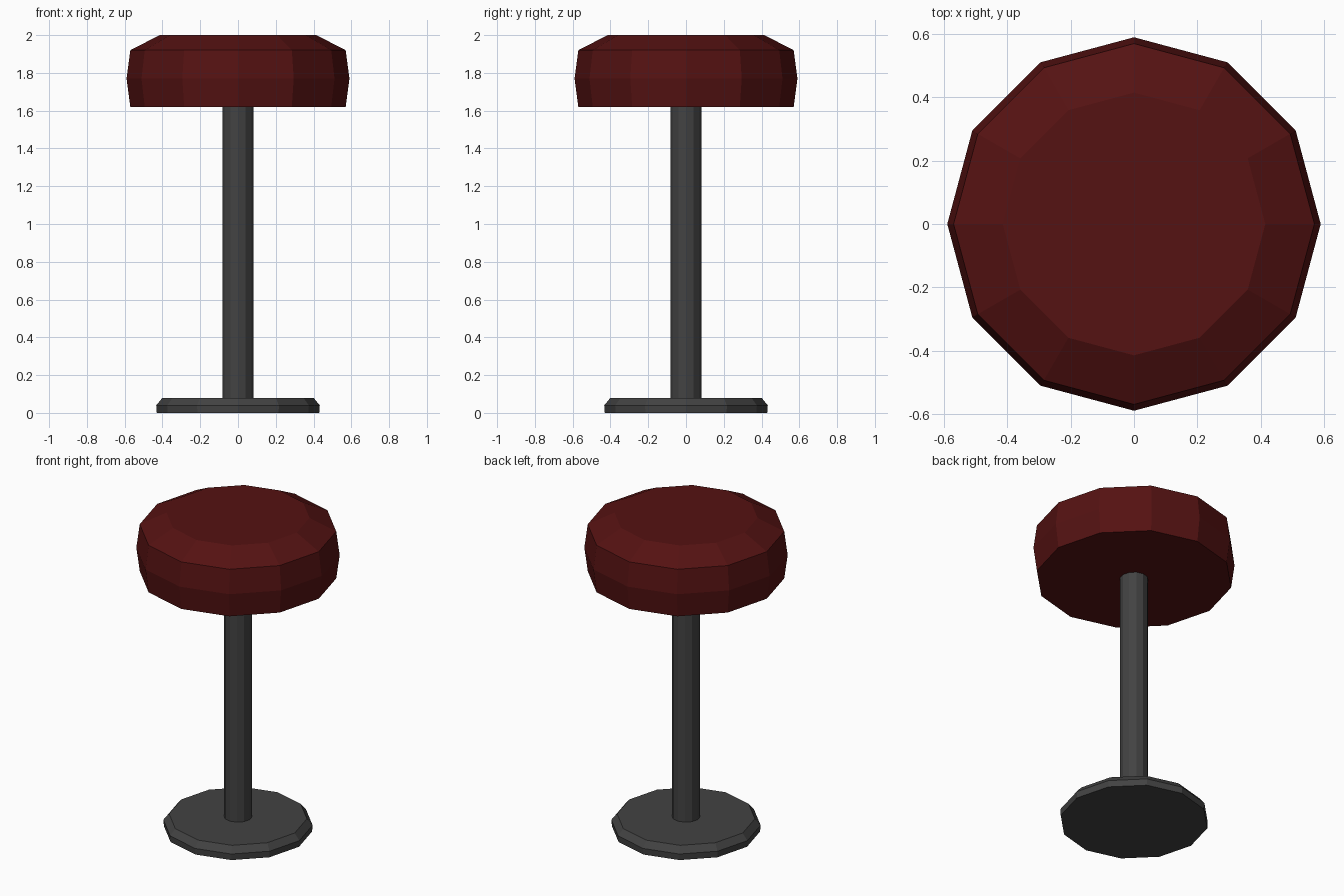
import bpy, bmesh
from math import cos, sin, tau

if "Cube" in bpy.data.objects:
    bpy.data.objects.remove(bpy.data.objects["Cube"])


def lathe(name, profile, sides, color=None):
    """Closed flat-faced solid of revolution from (radius, z) points."""
    bm = bmesh.new()
    rings = [[bm.verts.new((r * cos(tau * i / sides), r * sin(tau * i / sides), z))
              for i in range(sides)] for r, z in profile]
    for low, high in zip(rings, rings[1:]):
        for i in range(sides):
            j = (i + 1) % sides
            bm.faces.new((low[i], low[j], high[j], high[i]))
    bm.faces.new(rings[0][::-1])
    bm.faces.new(rings[-1])
    mesh = bpy.data.meshes.new(name)
    bm.to_mesh(mesh)
    bm.free()
    obj = bpy.data.objects.new(name, mesh)
    bpy.context.collection.objects.link(obj)
    if color:
        mat = bpy.data.materials.new(name + "_material")
        mat.diffuse_color = color
        mat.use_nodes = True
        mat.node_tree.nodes["Principled BSDF"].inputs["Base Color"].default_value = mat.diffuse_color
        mesh.materials.append(mat)
    return obj


RED = (0.09, 0.006, 0.006, 1)
METAL = (0.055, 0.055, 0.055, 1)

# Foot disc with chamfered rim
lathe("base", [(0.43, 0), (0.433, 0.04), (0.40, 0.08)], 12, METAL)
# Central pole
lathe("pole", [(0.082, 0.08), (0.082, 1.62)], 12, METAL)
# Padded round seat
lathe("seat", [(0.57, 1.62), (0.59, 1.77), (0.57, 1.92), (0.415, 2.0)], 12, RED)
